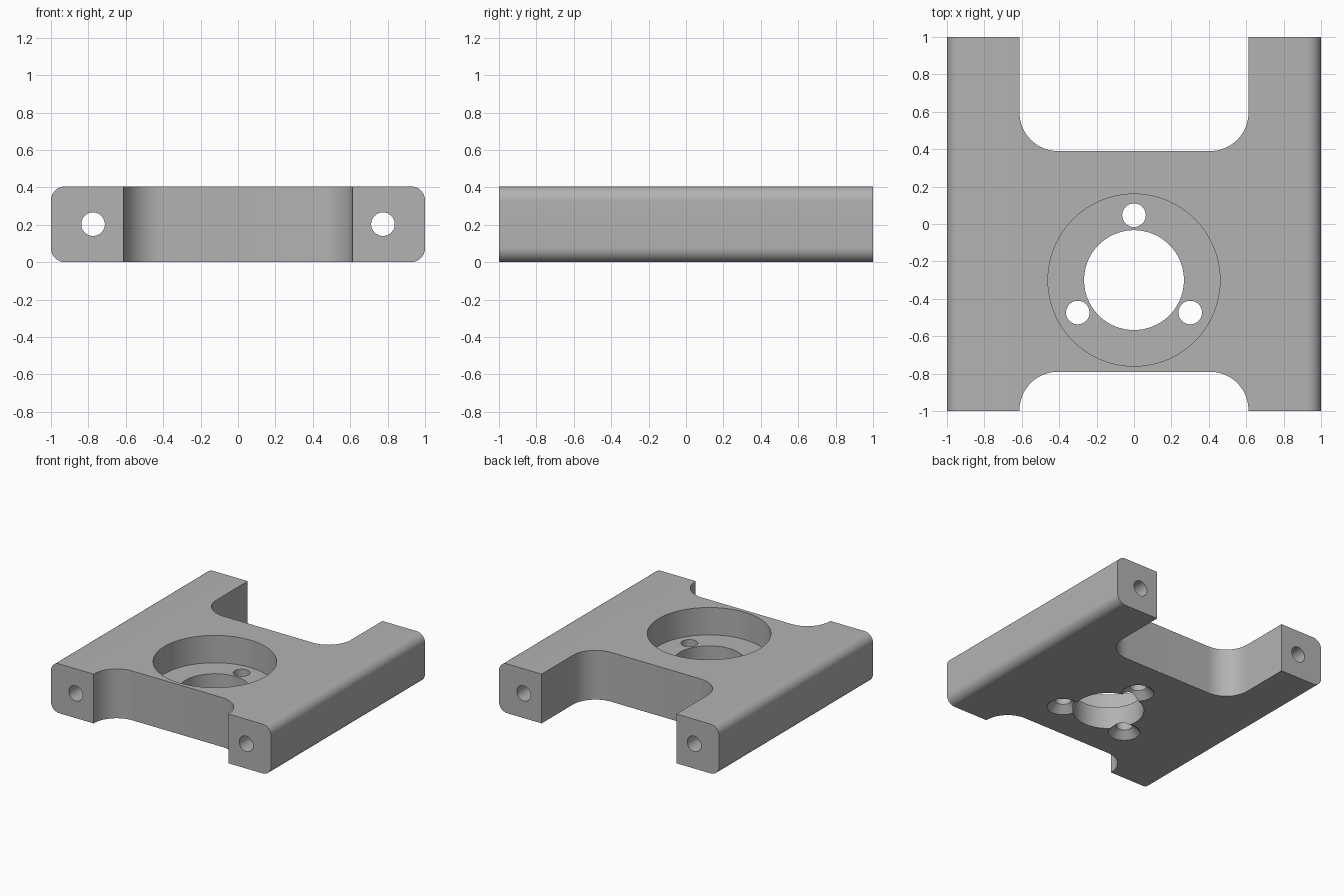
import bpy, bmesh, math
from mathutils import Matrix, Vector

if "Cube" in bpy.data.objects:
    bpy.data.objects.remove(bpy.data.objects["Cube"], do_unlink=True)

HEIGHT = 0.405
BORE_Y = -0.3
FLOOR = 0.18       # level of the counterbore floor
BOLT_R = 0.063

metal = bpy.data.materials.new("grey metal")
metal.use_nodes = True
GREY = (0.45, 0.45, 0.45, 1)
metal.diffuse_color = GREY
metal.node_tree.nodes["Principled BSDF"].inputs["Base Color"].default_value = GREY


def make_object(name, bm):
    bmesh.ops.recalc_face_normals(bm, faces=bm.faces)
    mesh = bpy.data.meshes.new(name)
    bm.to_mesh(mesh)
    bm.free()
    mesh.materials.append(metal)
    obj = bpy.data.objects.new(name, mesh)
    bpy.context.collection.objects.link(obj)
    return obj


def rounded_rect(x0, x1, y0, y1, r, steps=16):
    """Outline of a rectangle with rounded corners."""
    points = []
    corners = ((x1 - r, y1 - r), (x0 + r, y1 - r), (x0 + r, y0 + r), (x1 - r, y0 + r))
    for i, (cx, cy) in enumerate(corners):
        for s in range(steps + 1):
            a = math.pi / 2 * (i + s / steps)
            points.append((cx + r * math.cos(a), cy + r * math.sin(a)))
    return points


def prism(name, outline, to_3d, direction):
    """Closed outline placed in space by to_3d and extruded."""
    bm = bmesh.new()
    face = bm.faces.new([bm.verts.new(to_3d(u, v)) for u, v in outline])
    result = bmesh.ops.extrude_face_region(bm, geom=[face])
    moved = [g for g in result["geom"] if isinstance(g, bmesh.types.BMVert)]
    bmesh.ops.translate(bm, verts=moved, vec=Vector(direction))
    return make_object(name, bm)


def round_cutter(name, r_low, r_high, centre, depth, segments=64, turn=None):
    bm = bmesh.new()
    bmesh.ops.create_cone(bm, cap_ends=True, segments=segments, radius1=r_low,
                          radius2=r_high, depth=depth,
                          matrix=Matrix.Translation(centre) @ (turn or Matrix()))
    return make_object(name, bm)


# Plate with its long side edges rounded
plate = prism("mounting_plate", rounded_rect(-1, 1, 0, HEIGHT, 0.075),
              lambda u, v: (u, -1, v), (0, 2, 0))

# Rounded slots in the front and back
cutters = []
for name, y0, y1 in (("front_slot", -1.8, -0.79), ("back_slot", 0.39, 1.8)):
    cutters.append(prism(name, rounded_rect(-0.612, 0.612, y0, y1, 0.205),
                         lambda u, v: (u, v, -0.2), (0, 0, 1)))

# Counterbore and central through bore
cutters.append(round_cutter("counterbore", 0.46, 0.46, (0, BORE_Y, FLOOR + 0.25), 0.5, 96))
cutters.append(round_cutter("central_bore", 0.267, 0.267, (0, BORE_Y, 0.1), 0.6, 96))

# Three bolt holes, countersunk from below
for i in range(3):
    a = math.radians(90 + 120 * i)
    x, y = 0.347 * math.cos(a), BORE_Y + 0.347 * math.sin(a)
    cutters.append(round_cutter("bolt_hole", BOLT_R, BOLT_R, (x, y, 0.1), 0.6, 48))
    cutters.append(round_cutter("countersink", 0.13, BOLT_R - 0.003, (x, y, 0.025), 0.07, 48))

# Long holes through both side rails
for side in (-1, 1):
    cutters.append(round_cutter("rail_hole", BOLT_R, BOLT_R, (side * 0.775, 0, 0.203), 2.4, 48,
                                Matrix.Rotation(math.pi / 2, 4, "X")))

# Cut everything from the plate, then drop the cutters
bpy.context.view_layer.objects.active = plate
plate.select_set(True)
for cutter in cutters:
    cutter.hide_render = True
    cut = plate.modifiers.new(cutter.name, "BOOLEAN")
    cut.operation = "DIFFERENCE"
    cut.solver = "EXACT"
    cut.object = cutter
    bpy.ops.object.modifier_apply(modifier=cut.name)
for cutter in cutters:
    bpy.data.objects.remove(cutter, do_unlink=True)

bpy.ops.object.shade_smooth_by_angle(angle=math.radians(30))
